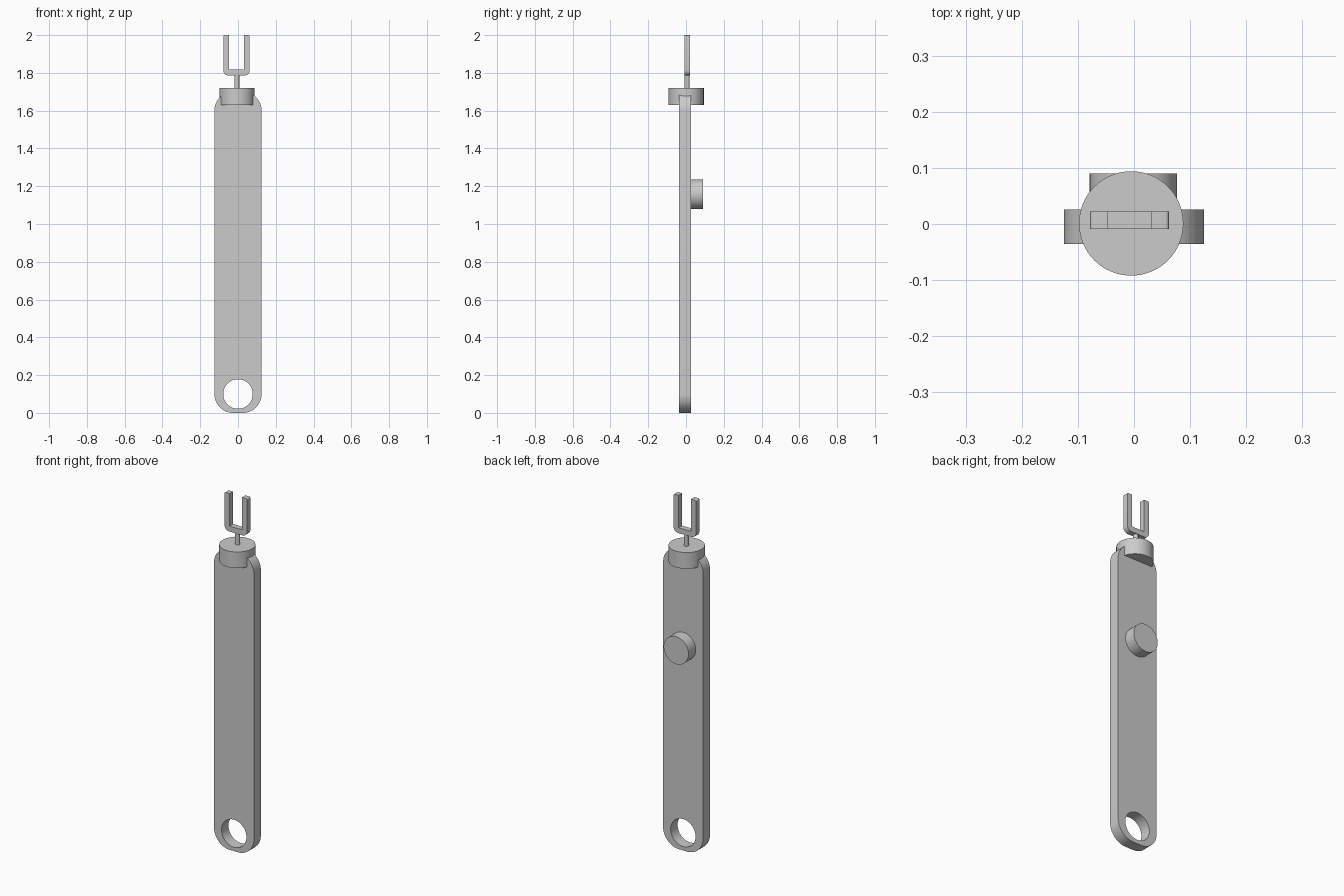
import bpy
import math

default = bpy.data.objects.get("Cube")
if default:
    bpy.data.objects.remove(default, do_unlink=True)

grey = bpy.data.materials.new("plain grey")
grey.use_nodes = True
GREY = (0.6, 0.6, 0.6, 1)
grey.diffuse_color = GREY
grey.node_tree.nodes["Principled BSDF"].inputs["Base Color"].default_value = GREY


def finish(obj, name):
    obj.name = name
    obj.data.name = name
    obj.data.materials.clear()
    obj.data.materials.append(grey)
    bpy.ops.object.select_all(action="DESELECT")
    obj.select_set(True)
    bpy.context.view_layer.objects.active = obj
    bpy.ops.object.shade_smooth_by_angle(angle=math.radians(35))
    return obj


def arc(cx, cz, r, start, end, steps):
    """Points along an arc, angles in degrees."""
    return [(cx + r * math.cos(math.radians(start + (end - start) * i / steps)),
             cz + r * math.sin(math.radians(start + (end - start) * i / steps)))
            for i in range(steps + 1)]


def flat_part(name, outlines, y_front, y_back):
    """Extrude closed x-z outlines (later ones are holes) between two depths."""
    curve = bpy.data.curves.new(name, "CURVE")
    curve.dimensions = "2D"
    curve.fill_mode = "BOTH"
    curve.extrude = (y_back - y_front) / 2
    for points in outlines:
        spline = curve.splines.new("POLY")
        spline.points.add(len(points) - 1)
        for p, (x, z) in zip(spline.points, points):
            p.co = (x, z, 0, 1)
        spline.use_cyclic_u = True
    obj = bpy.data.objects.new(name, curve)
    bpy.context.collection.objects.link(obj)
    obj.rotation_euler.x = math.pi / 2
    obj.location.y = (y_front + y_back) / 2
    bpy.ops.object.select_all(action="DESELECT")
    obj.select_set(True)
    bpy.context.view_layer.objects.active = obj
    bpy.ops.object.convert(target="MESH")
    obj = bpy.context.object
    # Weld caps to the rim so edges are detected
    bpy.ops.object.mode_set(mode="EDIT")
    bpy.ops.mesh.select_all(action="SELECT")
    bpy.ops.mesh.remove_doubles(threshold=0.0001)
    bpy.ops.mesh.normals_make_consistent(inside=False)
    bpy.ops.object.mode_set(mode="OBJECT")
    return finish(obj, name)


def cylinder(name, radius, depth, location, tilt=0):
    bpy.ops.mesh.primitive_cylinder_add(vertices=64, radius=radius, depth=depth,
                                        location=location, rotation=(tilt, 0, 0))
    return finish(bpy.context.object, name)


# Handle: long rounded plate with a hanging hole
HALF, TOP, R = 0.125, 1.7, 0.1
inner = HALF - R
plate = (arc(inner, R, R, -90, 0, 16) + arc(inner, TOP - R, R, 0, 90, 16)
         + arc(-inner, TOP - R, R, 90, 180, 16) + arc(-inner, R, R, 180, 270, 16))
hole = arc(0, 0.1, 0.078, 0, 360, 64)[:-1]
flat_part("handle_plate", [plate, hole], -0.036, 0.026)

# Button on the back, collar and stem at the top
cylinder("back_button", 0.078, 0.07, (-0.001, 0.055, 1.157), math.pi / 2)
cylinder("top_collar", 0.093, 0.092, (-0.005, 0.001, 1.675))
cylinder("fork_stem", 0.013, 0.08, (-0.006, 0.006, 1.755))

# Two-pronged fork with rounded outer corners
left, right, bar, base, tip = -0.078, 0.062, 0.031, 1.786, 2.0
fork = (arc(left + 0.028, base + 0.028, 0.028, 180, 270, 8)
        + arc(right - 0.028, base + 0.028, 0.028, 270, 360, 8)
        + arc(right - 0.006, tip - 0.006, 0.006, 0, 90, 4)
        + [(right - bar, tip), (right - bar, base + bar),
           (left + bar, base + bar), (left + bar, tip)]
        + arc(left + 0.006, tip - 0.006, 0.006, 90, 180, 4))
flat_part("fork", [fork], -0.009, 0.022)
